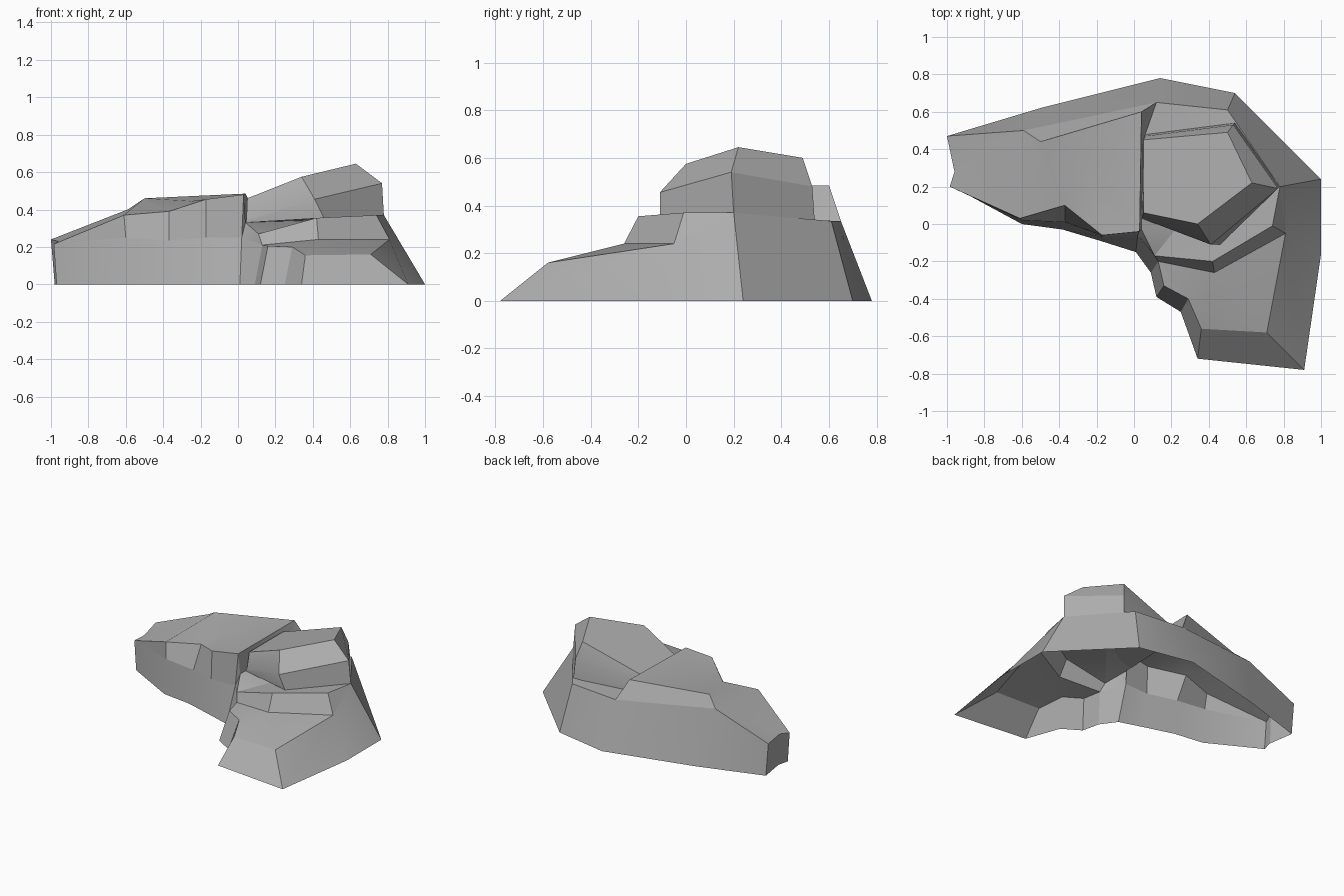
import bpy
import bmesh
from math import radians
from mathutils import Vector

cube = bpy.data.objects.get("Cube")
if cube:
    bpy.data.objects.remove(cube, do_unlink=True)

# One plain stone colour
STONE = (0.42, 0.42, 0.42, 1.0)
stone = bpy.data.materials.new("grey stone")
stone.use_nodes = True
stone.diffuse_color = STONE
bsdf = next(n for n in stone.node_tree.nodes if n.type == 'BSDF_PRINCIPLED')
bsdf.inputs["Base Color"].default_value = STONE
bsdf.inputs["Roughness"].default_value = 0.9


def strip(lower, upper, closed=False):
    """Wall of quads between two point rows, both running clockwise from above."""
    count = len(lower)
    last = count if closed else count - 1
    return [(lower[(i + 1) % count], lower[i], upper[i], upper[(i + 1) % count])
            for i in range(last)]


def cap(*points):
    """Upward face from points listed clockwise from above."""
    return tuple(reversed(points))


def fan(centre, *points):
    """Upward triangles around a centre point."""
    return [cap(centre, points[i], points[(i + 1) % len(points)])
            for i in range(len(points))]


def build(name, faces):
    bm = bmesh.new()
    verts = {}
    for face in faces:
        corners = []
        for point in face:
            if point not in verts:
                verts[point] = bm.verts.new(Vector(point))
            if verts[point] not in corners:
                corners.append(verts[point])
        if len(corners) > 2:
            bm.faces.new(corners)
    mesh = bpy.data.meshes.new(name)
    bm.to_mesh(mesh)
    bm.free()
    mesh.materials.append(stone)
    obj = bpy.data.objects.new(name, mesh)
    bpy.context.scene.collection.objects.link(obj)
    bpy.ops.object.select_all(action='DESELECT')
    obj.select_set(True)
    bpy.context.view_layer.objects.active = obj
    bpy.ops.object.shade_smooth_by_angle(angle=radians(25))
    return obj


# Footprint on the ground
footprint = [
    (-.98, .47), (-.5, .62), (.14, .78), (.54, .7), (1, .24), (1, -.16),
    (.91, -.78), (.34, -.72), (.25, -.47), (.12, -.39), (.09, -.26),
    (.01, -.15), (-.18, -.09), (-.38, -.03), (-.6, 0), (-.97, .2), (-.95, .28)]
ground = [(x, y, 0) for x, y in footprint]

# Upper edge of the outer wall, matching the footprint point by point
tail_back = (-1, .47, .24)
back_left = (-.59, .5, .4)
back_mid = (.12, .65, .335)
back_right = (.5, .61, .335)
side_back = (.78, .2, .37)
side_front = (.81, -.05, .24)
toe_right = (.71, -.58, .16)
toe_left = (.36, -.56, .155)
notch_low = (.29, -.4, .2)
notch_high = (.16, -.33, .205)
step_foot = (.13, -.2, .21)
foot_a = (.02, -.06, .25)
foot_b = (-.17, -.07, .25)
foot_c = (-.37, .01, .235)
foot_d = (-.6, .02, .25)
tail_front = (-.985, .2, .215)
tail_mid = (-.96, .28, .23)
rim = [tail_back, back_left, back_mid, back_right, side_back, side_front,
       toe_right, toe_left, notch_low, notch_high, step_foot,
       foot_a, foot_b, foot_c, foot_d, tail_front, tail_mid]
build("outer_wall", strip(ground, rim, closed=True))

# Low apron at the front
step_nose = (.43, -.26, .24)
build("front_apron", [
    cap(step_nose, side_front, toe_right),
    cap(step_nose, toe_right, toe_left),
    cap(step_nose, toe_left, notch_low),
    cap(step_nose, notch_low, notch_high, step_foot)])

# Step up to the middle ledge, and the ledge itself
ledge_right = (.74, -.01, .37)
ledge_nose = (.42, -.2, .355)
ledge_left = (.11, -.17, .27)
cleft_front = (.04, -.03, .33)
cleft_back = (.05, .45, .34)
build("middle_step", strip([side_front, step_nose, step_foot],
                           [ledge_right, ledge_nose, ledge_left])
      + [cap(side_back, side_front, ledge_right),
         cap(ledge_left, step_foot, foot_a),
         cap(ledge_left, foot_a, cleft_front)])
build("middle_ledge", fan((.4, .2, .345), cleft_back, back_mid, back_right,
                          side_back, ledge_right, ledge_nose, ledge_left,
                          cleft_front))

# Sloping tail slab on the right-hand end
ridge_back = (-.5, .44, .46)
ridge_front = (-.37, .1, .39)
tail_corner = (-.61, .03, .37)
build("tail_slab", [
    cap(tail_back, back_left, tail_mid),
    cap(back_left, tail_corner, tail_front, tail_mid),
    cap(back_left, ridge_back, ridge_front, tail_corner),
    cap(tail_corner, foot_d, tail_front)])

# Upper slab with its front, back and cleft sides
brow = (-.17, -.06, .455)
slab_front = (.03, -.04, .48)
slab_back = (.04, .6, .485)
build("upper_slab",
      fan((-.25, .25, .445), ridge_back, slab_back, slab_front, brow, ridge_front)
      + strip([foot_a, foot_b, foot_c, foot_d],
              [slab_front, brow, ridge_front, tail_corner])
      + strip([back_left, back_mid, cleft_back, cleft_front, foot_a],
              [ridge_back, slab_back, slab_back, slab_front, slab_front]))

# Boulder resting on the ledge
boulder_base = [(.07, .48, .335), (.54, .54, .335), (.78, .2, .37),
                (.46, -.11, .355), (.04, .03, .33)]
boulder_belly = [(.06, .47, .4), (.53, .53, .48), (.77, .19, .54),
                 (.41, -.11, .455), (.045, .04, .345)]
boulder_crown = [(.05, .45, .46), (.5, .49, .6), (.63, .22, .645),
                 (.34, 0, .575), (.05, .06, .46)]
build("boulder", strip(boulder_base, boulder_belly, closed=True)
      + strip(boulder_belly, boulder_crown, closed=True)
      + [cap(*boulder_crown), tuple(boulder_base)])
